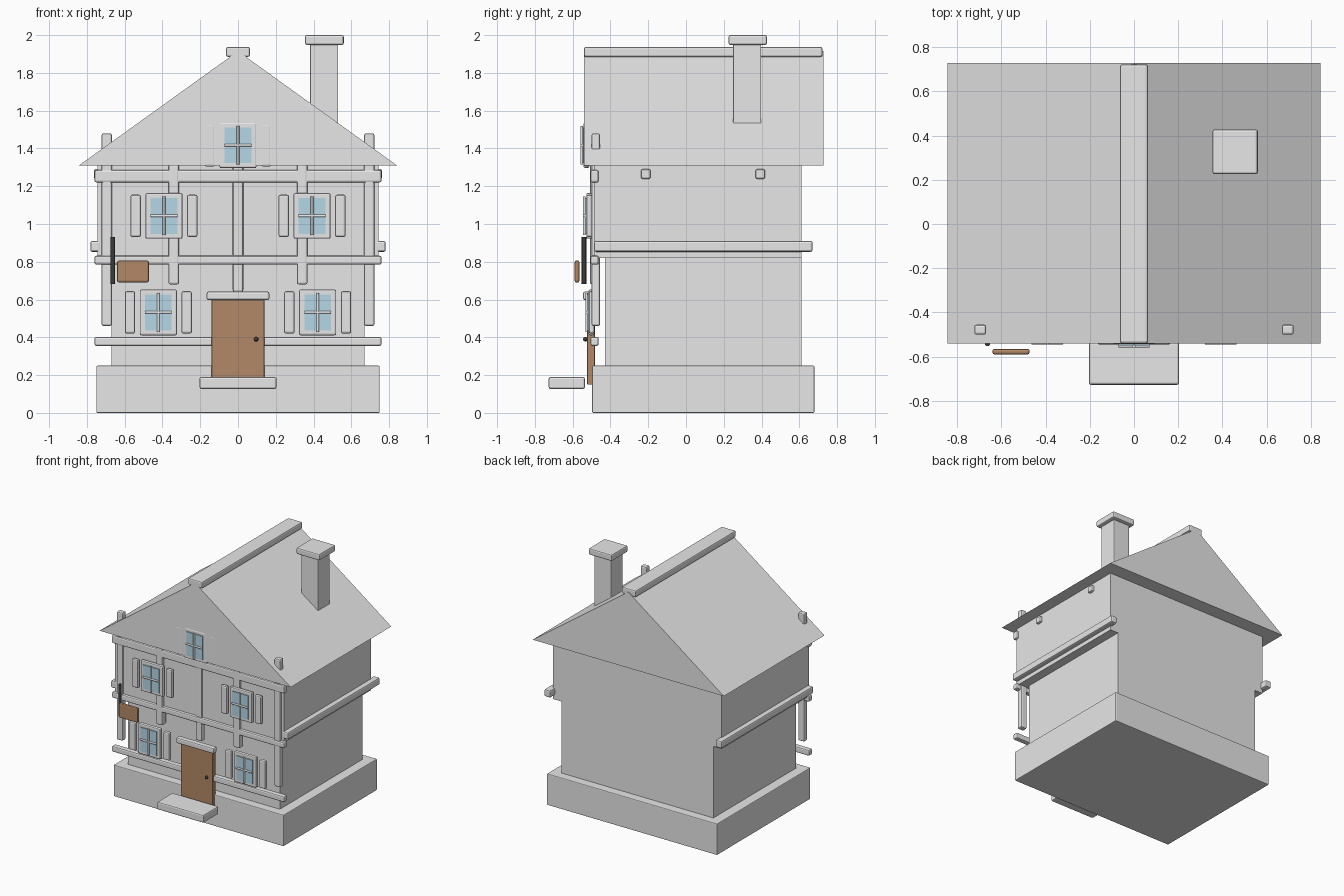
import bpy, bmesh, math
from mathutils import Matrix

if "Cube" in bpy.data.objects:
    bpy.data.objects.remove(bpy.data.objects["Cube"])


def material(name, rgb):
    m = bpy.data.materials.new(name)
    m.diffuse_color = (*rgb, 1)
    m.use_nodes = True
    m.node_tree.nodes["Principled BSDF"].inputs["Base Color"].default_value = m.diffuse_color
    return m


PLASTER = material("pale grey", (0.8, 0.8, 0.8))
WOOD = material("brown wood", (0.45, 0.25, 0.135))
GLASS = material("blue glass", (0.49, 0.72, 0.84))
IRON = material("dark iron", (0.045, 0.045, 0.045))


def finish(name, bm, mat):
    me = bpy.data.meshes.new(name)
    bm.to_mesh(me)
    bm.free()
    me.materials.append(mat)
    ob = bpy.data.objects.new(name, me)
    bpy.context.collection.objects.link(ob)
    return ob


def box(name, x, y, z, mat=PLASTER, bevel=0.0):
    """Box from (min, max) ranges with optional rounded edges."""
    bm = bmesh.new()
    bmesh.ops.create_cube(bm, size=1)
    for v in bm.verts:
        v.co = [r[0] + (c + 0.5) * (r[1] - r[0]) for c, r in zip(v.co, (x, y, z))]
    if bevel:
        bmesh.ops.bevel(bm, geom=bm.edges[:], offset=bevel, segments=2,
                        profile=0.5, affect='EDGES')
    return finish(name, bm, mat)


def rod(name, center, radius, length, axis, mat):
    bm = bmesh.new()
    bmesh.ops.create_cone(bm, cap_ends=True, segments=12, radius1=radius,
                          radius2=radius, depth=length)
    turn = {'X': Matrix.Rotation(math.pi / 2, 4, 'Y'),
            'Y': Matrix.Rotation(math.pi / 2, 4, 'X'), 'Z': Matrix()}[axis]
    bm.transform(Matrix.Translation(center) @ turn)
    for f in bm.faces:
        f.smooth = len(f.verts) == 4
    return finish(name, bm, mat)


def span(c, w):
    return (c - w / 2, c + w / 2)


# Main masses
box("foundation", (-0.75, 0.75), (-0.497, 0.68), (0, 0.25), bevel=0.006)
box("lower_wall", (-0.67, 0.67), (-0.43, 0.612), (0.24, 0.82))
box("upper_wall", (-0.743, 0.743), (-0.485, 0.612), (0.82, 1.315))

# Gabled roof as an extruded triangle
bm = bmesh.new()
face = bm.faces.new([bm.verts.new(p) for p in
                     ((-0.842, -0.54, 1.31), (0.842, -0.54, 1.31), (0, -0.54, 1.915))])
ext = bmesh.ops.extrude_face_region(bm, geom=[face])["geom"]
bmesh.ops.translate(bm, vec=(0, 1.267, 0),
                    verts=[g for g in ext if isinstance(g, bmesh.types.BMVert)])
bmesh.ops.recalc_face_normals(bm, faces=bm.faces[:])
finish("roof", bm, PLASTER)
box("roof_ridge", (-0.063, 0.063), (-0.54, 0.722), (1.885, 1.938), bevel=0.01)

# Chimney
box("chimney", (0.382, 0.53), (0.25, 0.398), (1.45, 1.96), bevel=0.004)
box("chimney_cap", (0.355, 0.56), (0.225, 0.428), (1.948, 2.0), bevel=0.01)

# Front timber frame
BEAM_Y = (-0.506, -0.462)
for label, z0, z1 in (("sill", 0.355, 0.402), ("middle", 0.785, 0.832),
                      ("top", 1.22, 1.285)):
    box(label + "_front_beam", (-0.76, 0.76), BEAM_Y, (z0, z1), bevel=0.01)
box("centre_post", span(0, 0.056), (-0.496, -0.455), (0.64, 1.315), bevel=0.01)
for side, s in (("left", -1), ("right", 1)):
    box(side + "_corner_post", span(0.695 * s, 0.054), (-0.5, -0.455),
        (0.46, 1.48), bevel=0.01)
    box(side + "_inner_post", span(0.34 * s, 0.056), (-0.508, -0.455),
        (0.68, 1.315), bevel=0.01)
    # Side beam and joist ends
    box(side + "_side_beam", span(0.755 * s, 0.054), (-0.487, 0.67),
        (0.853, 0.91), bevel=0.01)
    for label, y in (("front", -0.213), ("rear", 0.393)):
        box(f"{side}_{label}_joist_end", span(0.735 * s, 0.056), span(y, 0.052),
            (1.239, 1.29), bevel=0.01)


# Windows: frame, pane, glazing bars and a pair of shutters
def window(name, x, z, front):
    face_y = front + 0.017
    box(name + "_frame", span(x, 0.196), (face_y, face_y + 0.03), span(z, 0.242),
        bevel=0.008)
    box(name + "_pane", span(x, 0.142), (front + 0.01, face_y + 0.02), span(z, 0.19), GLASS)
    rod(name + "_upright_bar", (x, front + 0.007, z), 0.007, 0.205, 'Z', PLASTER)
    rod(name + "_cross_bar", (x, front + 0.007, z), 0.007, 0.142, 'X', PLASTER)
    for side, s in (("left", -1), ("right", 1)):
        box(f"{name}_{side}_shutter", span(x + 0.15 * s, 0.055),
            (face_y + 0.001, face_y + 0.031), span(z, 0.224), bevel=0.01)


for side, s in (("left", -1), ("right", 1)):
    window("upper_" + side + "_window", 0.392 * s, 1.043, -0.545)
    window("lower_" + side + "_window", 0.422 * s, 0.532, -0.533)
window("attic_window", 0, 1.417, -0.559)

# Entrance
box("door", (-0.14, 0.14), (-0.523, -0.483), (0.15, 0.605), WOOD, 0.004)
box("door_lintel", (-0.166, 0.166), (-0.545, -0.5), (0.597, 0.642), bevel=0.01)
box("door_step", (-0.204, 0.204), (-0.727, -0.535), (0.127, 0.19), bevel=0.01)
bm = bmesh.new()
bmesh.ops.create_uvsphere(bm, u_segments=12, v_segments=8, radius=0.012,
                          matrix=Matrix.Translation((0.096, -0.533, 0.39)))
for f in bm.faces:
    f.smooth = True
finish("door_knob", bm, IRON)

# Hanging sign
rod("sign_rod", (-0.662, -0.54, 0.807), 0.012, 0.25, 'Z', IRON)
box("sign_board", (-0.64, -0.472), (-0.59, -0.564), (0.69, 0.807), WOOD, 0.01)
